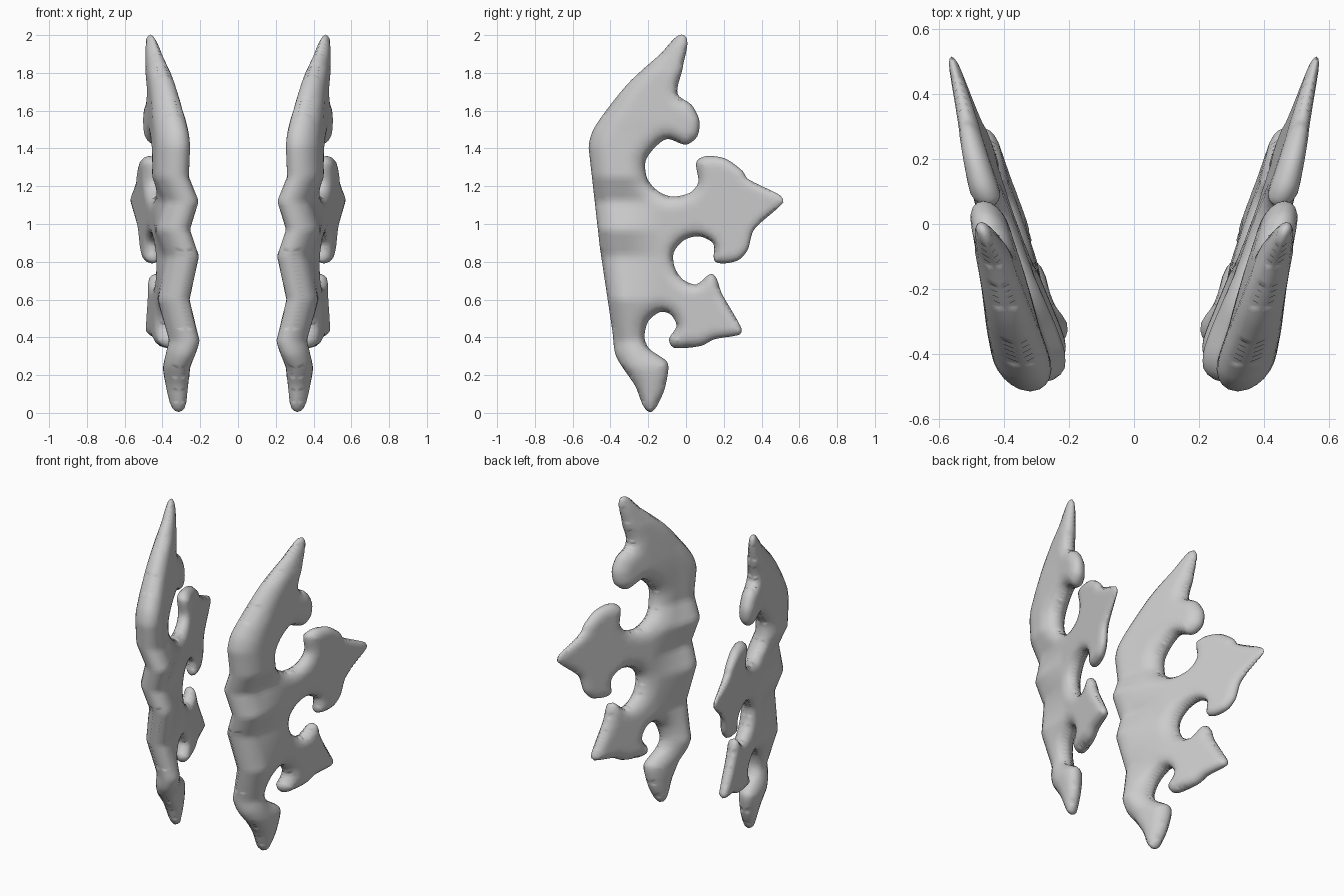
import bpy, bmesh, math
from mathutils import Vector
from mathutils.geometry import delaunay_2d_cdt

if "Cube" in bpy.data.objects:
    bpy.data.objects.remove(bpy.data.objects["Cube"])

# Side outline (y, z), clockwise from the top tip
OUTLINE = [
    (-.01, 2), (-.017, 1.83), (-.045, 1.69), (.03, 1.63), (.07, 1.55),
    (.06, 1.465), (0, 1.42), (-.1, 1.45), (-.17, 1.4), (-.215, 1.33),
    (-.205, 1.24), (-.15, 1.175), (-.075, 1.145), (.02, 1.165), (.065, 1.22),
    (.055, 1.33), (.11, 1.36), (.21, 1.345), (.3, 1.28), (.325, 1.24),
    (.5, 1.15), (.515, 1.115), (.36, .97), (.325, .86), (.27, .805),
    (.155, .8), (.145, .895), (.07, .935), (-.01, .915), (-.065, .85),
    (-.06, .77), (-.015, .705), (.055, .68), (.14, .735), (.19, .63),
    (.295, .445), (.285, .415), (.15, .39), (.08, .355), (-.065, .345),
    (-.09, .39), (-.05, .46), (-.08, .52), (-.135, .535), (-.2, .485),
    (-.22, .4), (-.195, .34), (-.1, .27), (-.095, .215), (-.125, .095),
    (-.195, .005), (-.27, .145), (-.37, .3), (-.39, .435), (-.455, .87),
    (-.515, 1.4), (-.485, 1.51), (-.31, 1.74), (-.14, 1.895)]

# Sideways zigzag of the spine (z, shift)
ZIGZAG = [(0, .015), (.24, .025), (.38, -.016), (.6, .035), (.83, -.016),
          (.97, .03), (1.12, -.02), (1.25, .03), (1.5, .015), (2, 0)]

# Thickness factor along the height, thinning to both tips
TAPER = [(0, .55), (.2, .9), (.35, 1), (1.55, 1), (1.8, .85), (2, .4)]


def lerp_table(table, z):
    for (a, u), (b, v) in zip(table, table[1:]):
        if z <= b:
            return u + (v - u) * max(0, z - a) / (b - a)
    return table[-1][1]


def smooth_loop(points, spacing):
    """Evenly sampled smooth curve through a closed point list."""
    pts = [Vector(p) for p in points]
    n, out = len(pts), []
    for i in range(n):
        p0, p1, p2, p3 = (pts[(i + k) % n] for k in (-1, 0, 1, 2))
        reach = (p2 - p1).length
        m1, m2 = (p2 - p0).normalized() * reach * .8, (p3 - p1).normalized() * reach * .8
        if reach > .4:      # long spine runs stay straight
            m1 = m2 = p2 - p1
        steps = max(2, math.ceil(reach / spacing))
        for s in range(steps):
            t = s / steps
            out.append(p1 * (2*t**3 - 3*t*t + 1) + m1 * (t**3 - 2*t*t + t)
                       + p2 * (3*t*t - 2*t**3) + m2 * (t**3 - t*t))
    return out


LOOP = smooth_loop(OUTLINE, .022)
SEGS = list(zip(LOOP, LOOP[1:] + LOOP[:1]))


def edge_distance(p):
    best = 9
    for a, b in SEGS:
        d = b - a
        t = max(0, min(1, (p - a).dot(d) / d.length_squared))
        best = min(best, (p - a - d * t).length)
    return best


def inside(p):
    hit = False
    for a, b in SEGS:
        if (a.y > p.y) != (b.y > p.y):
            if p.x < a.x + (b.x - a.x) * (p.y - a.y) / (b.y - a.y):
                hit = not hit
    return hit


# Interior points: rings that follow the edge, then a grid
points = list(LOOP)
for inset in (.006, .02, .04):
    for a, b in SEGS:
        d = (b - a).normalized()
        p = (a + b) / 2 + Vector((d.y, -d.x)) * inset
        if inside(p) and edge_distance(p) > inset * .9:
            points.append(p)
for i in range(44):
    for j in range(84):
        p = Vector((-.52 + i * .024, j * .024))
        if inside(p) and edge_distance(p) > .052:
            points.append(p)

n = len(LOOP)
edges = [(i, (i + 1) % n) for i in range(n)]
flat, _, faces, *_ = delaunay_2d_cdt(points, edges, [], 1, 1e-5)


def section(p):
    """Centre x, half thickness and edge distance of the blade at (y, z)."""
    y, z = p
    spine = max(0, min(1, (-.12 - y) / .2))
    centre = .36 + .27 * y + .055 * z + spine * lerp_table(ZIGZAG, z)
    full = (.056 - .08 * y) * lerp_table(TAPER, z)
    d = edge_distance(p)
    edge = 1 - min(1, d / max(.045, full * 1.25))
    return centre, full * math.sqrt(max(0, 1 - edge * edge)), d


# Blade: two bulged skins sharing the outline, mirrored across x
bm = bmesh.new()
outer, inner = [], []
for p in flat:
    c, h, d = section(p)
    v = bm.verts.new((c + h, p.x, p.y))
    outer.append(v)
    inner.append(v if d < 1e-4 else bm.verts.new((c - h, p.x, p.y)))
for f in faces:
    bm.faces.new([outer[i] for i in f])
    if any(outer[i] is not inner[i] for i in f):
        bm.faces.new([inner[i] for i in reversed(f)])
bmesh.ops.recalc_face_normals(bm, faces=bm.faces)
mesh = bpy.data.meshes.new("barbed_blades")
bm.to_mesh(mesh)
bm.free()
blade = bpy.data.objects.new("barbed_blades", mesh)
bpy.context.collection.objects.link(blade)
blade.modifiers.new("Mirror", 'MIRROR').use_axis[0] = True
bpy.context.view_layer.objects.active = blade
blade.select_set(True)
bpy.ops.object.shade_smooth_by_angle(angle=math.radians(75))
